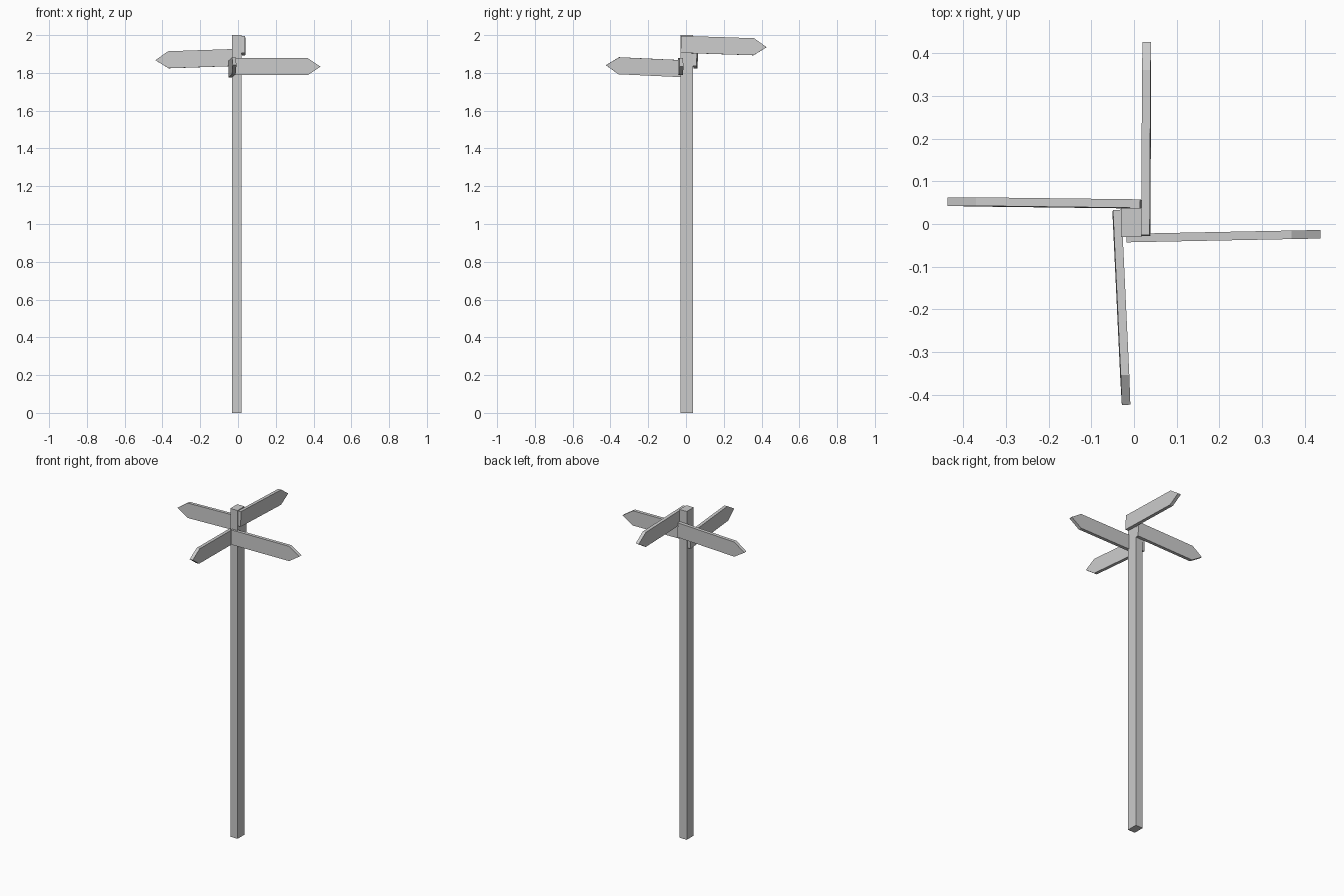
import bpy, bmesh
from math import radians
from mathutils import Matrix, Vector

if "Cube" in bpy.data.objects:
    bpy.data.objects.remove(bpy.data.objects["Cube"])


def make_object(name, bm):
    bmesh.ops.recalc_face_normals(bm, faces=bm.faces)
    mesh = bpy.data.meshes.new(name)
    bm.to_mesh(mesh)
    bm.free()
    obj = bpy.data.objects.new(name, mesh)
    bpy.context.collection.objects.link(obj)
    return obj


def box(name, lo, hi):
    lo, hi = Vector(lo), Vector(hi)
    bm = bmesh.new()
    bmesh.ops.create_cube(bm, size=1)
    bmesh.ops.scale(bm, vec=hi - lo, verts=bm.verts)
    bmesh.ops.translate(bm, vec=(lo + hi) / 2, verts=bm.verts)
    return make_object(name, bm)


def arrow_board(name, base, tip, roll=0, height=0.09, thick=0.02, point=0.068):
    """Pointed plank running from the middle of its square end to its tip."""
    base, tip = Vector(base), Vector(tip)
    length = (tip - base).length
    along = (tip - base).normalized()
    side = along.cross(Vector((0, 0, 1))).normalized()
    up = side.cross(along)
    h = height / 2
    outline = [(0, -h), (length - point, -h), (length, 0), (length - point, h), (0, h)]
    bm = bmesh.new()
    face = bm.faces.new([bm.verts.new((x, -thick / 2, z)) for x, z in outline])
    ext = bmesh.ops.extrude_face_region(bm, geom=[face])
    bmesh.ops.translate(bm, vec=(0, thick, 0),
                        verts=[v for v in ext["geom"] if isinstance(v, bmesh.types.BMVert)])
    # axes: x along the board, y across its thickness, z up its face
    frame = Matrix((along, -side, up)).transposed().to_4x4()
    bm.transform(Matrix.Translation(base) @ frame @ Matrix.Rotation(radians(roll), 4, 'X'))
    return make_object(name, bm)


# Upright post
box("post", (-0.031, -0.03, 0), (0.018, 0.037, 2.0))

# Four direction boards, one nailed to each face, each slightly crooked
arrow_board("back_pointing_board", (0.0275, -0.027, 1.951), (0.030, 0.427, 1.936), -1)
arrow_board("left_pointing_board", (0.016, 0.047, 1.8825), (-0.437, 0.0525, 1.867), 1)
arrow_board("right_pointing_board", (-0.018, -0.033, 1.833), (0.437, -0.024, 1.833))
arrow_board("front_pointing_board", (-0.040, 0.031, 1.820), (-0.0185, -0.424, 1.841), -1)
